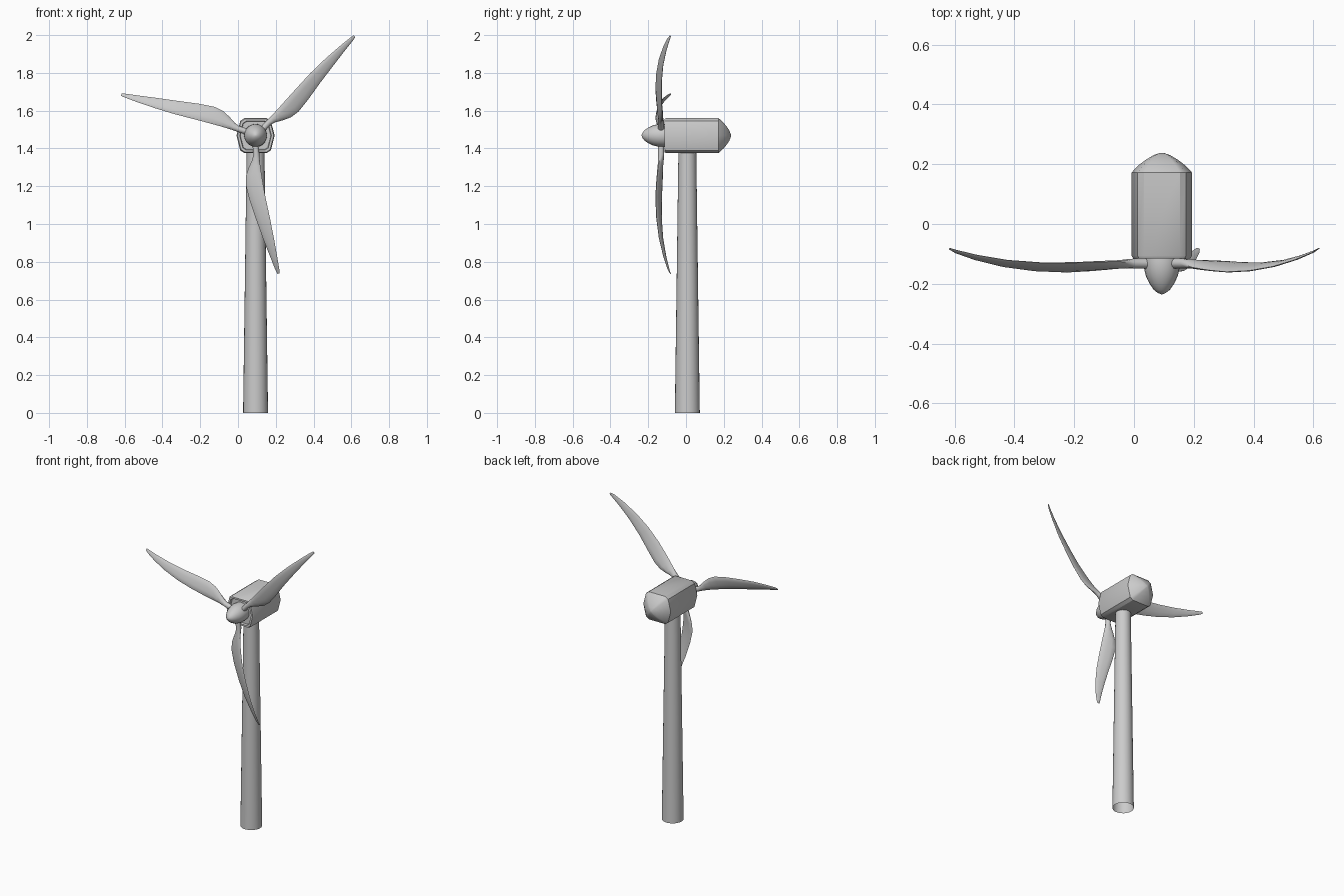
import bpy, bmesh, math
from math import sin, cos, pi, radians
from mathutils import Vector

if "Cube" in bpy.data.objects:
    bpy.data.objects.remove(bpy.data.objects["Cube"])

CX, HZ = 0.093, 1.469          # rotor / nacelle axis
TY = 0.007                     # tower centre in y


def loft(name, rings, cap_start=True, cap_end=True, angle=35):
    """Skin a list of equal-length point rings into one object."""
    bm = bmesh.new()
    vs = [[bm.verts.new(p) for p in ring] for ring in rings]
    n = len(rings[0])
    for a, b in zip(vs, vs[1:]):
        for i in range(n):
            j = (i + 1) % n
            bm.faces.new((a[i], a[j], b[j], b[i]))
    if cap_start:
        bm.faces.new(vs[0])
    if cap_end:
        bm.faces.new(vs[-1])
    bmesh.ops.recalc_face_normals(bm, faces=bm.faces)
    me = bpy.data.meshes.new(name)
    bm.to_mesh(me)
    bm.free()
    ob = bpy.data.objects.new(name, me)
    bpy.context.collection.objects.link(ob)
    bpy.ops.object.select_all(action='DESELECT')
    ob.select_set(True)
    bpy.context.view_layer.objects.active = ob
    bpy.ops.object.shade_smooth_by_angle(angle=radians(angle))
    return ob


def circle(n):
    return [(cos(2 * pi * i / n), sin(2 * pi * i / n)) for i in range(n)]


# Tower: tapered tube, open at the foot
loft("tower", [[(CX + r * c, TY + r * s, z) for c, s in circle(24)]
               for z, r in ((0, 0.066), (0.7, 0.0565), (1.40, 0.047))],
     cap_start=False)

# Nacelle: bulging box section with chamfered corners, recessed front, domed back
half = [(0.060, 0.092), (0.081, 0.078), (0.101, 0.0), (0.081, -0.078), (0.060, -0.092)]
outline = half + [(-x, z) for x, z in reversed(half)]
stations = [(-0.100, 0.80), (-0.115, 0.83), (-0.115, 0.95), (-0.106, 1.0), (0.172, 1.0),
            (0.180, 0.93), (0.198, 0.75), (0.215, 0.53), (0.230, 0.28), (0.238, 0.06)]
loft("nacelle", [[(CX + x * k, y, HZ - 0.001 + z * k) for x, z in outline]
                 for y, k in stations], angle=32)

# Spinner: rounded nose cone
nose = [(-0.09, 0.058), (-0.125, 0.061), (-0.150, 0.059), (-0.175, 0.053),
        (-0.200, 0.041), (-0.220, 0.027), (-0.231, 0.013), (-0.235, 0.002)]
loft("spinner", [[(CX + r * c, y, HZ + r * s) for c, s in circle(20)]
                 for y, r in nose])

# Blade stations: radius, leading edge, trailing edge, y of each edge, thickness
blade = [(0.03, 0.022, -0.010, -0.132, -0.132, 0.034),
         (0.10, 0.024, -0.008, -0.132, -0.132, 0.034),
         (0.125, 0.034, -0.006, -0.129, -0.137, 0.030),
         (0.16, 0.056, -0.005, -0.126, -0.145, 0.024),
         (0.20, 0.076, -0.005, -0.126, -0.150, 0.021),
         (0.25, 0.085, -0.006, -0.127, -0.155, 0.019),
         (0.33, 0.078, -0.008, -0.130, -0.160, 0.017),
         (0.44, 0.060, -0.013, -0.130, -0.156, 0.015),
         (0.55, 0.042, -0.014, -0.122, -0.142, 0.013),
         (0.65, 0.024, -0.012, -0.105, -0.119, 0.010),
         (0.72, 0.012, -0.009, -0.088, -0.096, 0.007),
         (0.742, 0.006, -0.006, -0.081, -0.084, 0.004)]


def make_blade(name, deg, bow):
    a = radians(deg)
    d = Vector((cos(a), 0, sin(a)))          # outwards
    p = Vector((sin(a), 0, -cos(a)))         # towards the leading edge
    rings = []
    for r, lead, trail, yl, yt, t in blade:
        mid, w = (lead + trail) / 2 + bow * sin(pi * r / 0.742), (lead - trail) / 2
        ring = []
        for c, s in circle(10):
            y = (yl + yt) / 2 + c * (yl - yt) / 2 + s * t / 2
            q = Vector((CX, y, HZ)) + d * r + p * (mid + c * w)
            ring.append(q)
        rings.append(ring)
    loft(name, rings, angle=50)


for i, (deg, bow) in enumerate(((45.1, -0.015), (163.1, -0.004), (279.4, 0.010))):
    make_blade(f"rotor_blade_{i + 1}", deg, bow)
